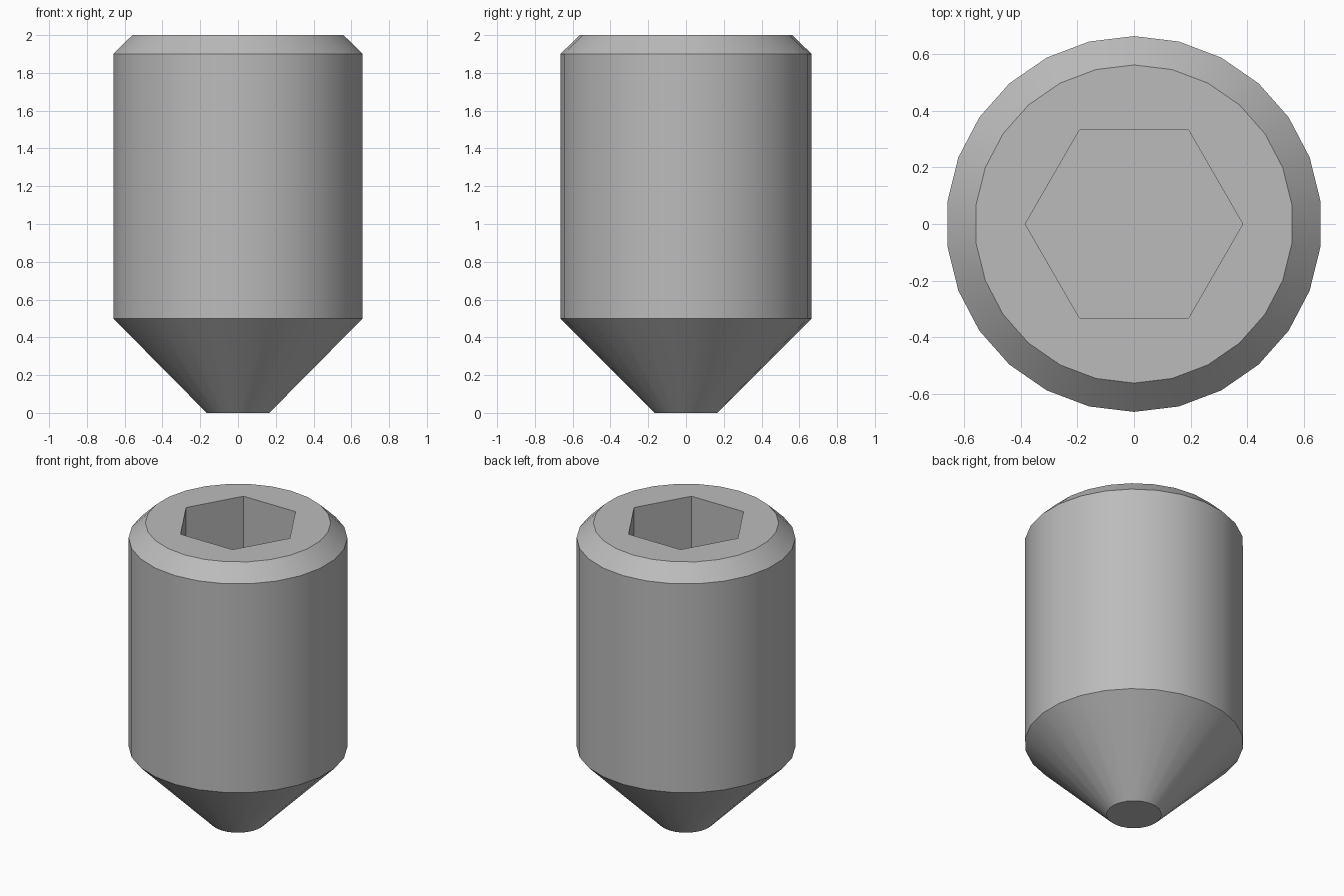
import bpy
import bmesh
from math import sin, cos, tau

cube = bpy.data.objects.get("Cube")
if cube:
    bpy.data.objects.remove(cube, do_unlink=True)

SIDES = 26
SOCKET_DEPTH = 0.83

# Single steel colour
steel = bpy.data.materials.new("grey_steel")
steel.use_nodes = True
colour = (0.5, 0.5, 0.5, 1)
steel.diffuse_color = colour
steel.node_tree.nodes["Principled BSDF"].inputs["Base Color"].default_value = colour

bm = bmesh.new()


def ring(radius, z, sides, start=0.0):
    """Closed loop of vertices around the z axis."""
    angles = [start + tau * i / sides for i in range(sides)]
    return [bm.verts.new((radius * cos(a), radius * sin(a), z)) for a in angles]


def bridge(lower, upper):
    """Quads between two loops of equal length."""
    n = len(lower)
    for i in range(n):
        j = (i + 1) % n
        bm.faces.new((lower[i], lower[j], upper[j], upper[i]))


def loop_edges(loop):
    return [bm.edges.get((v, loop[i - 1])) for i, v in enumerate(loop)]


# Outer shell: flat tip, cone, cylinder, top chamfer
profile = [(0.167, 0), (0.665, 0.5), (0.665, 1.9), (0.563, 2)]
shell = [ring(r, z, SIDES, tau / 4) for r, z in profile]
for lower, upper in zip(shell, shell[1:]):
    bridge(lower, upper)
bm.faces.new(shell[0])

# Hexagonal socket: walls and floor
socket_top = ring(0.385, 2, 6)
socket_floor = ring(0.385, 2 - SOCKET_DEPTH, 6)
bridge(socket_floor, socket_top)
bm.faces.new(socket_floor)

# Flat top around the socket
bmesh.ops.triangle_fill(bm, use_beauty=True, normal=(0, 0, 1),
                        edges=loop_edges(shell[-1]) + loop_edges(socket_top))
bmesh.ops.recalc_face_normals(bm, faces=bm.faces)

mesh = bpy.data.meshes.new("set_screw")
bm.to_mesh(mesh)
bm.free()
mesh.materials.append(steel)
screw = bpy.data.objects.new("set_screw", mesh)
bpy.context.collection.objects.link(screw)

# Smooth round surfaces, crisp rims
bpy.ops.object.select_all(action="DESELECT")
screw.select_set(True)
bpy.context.view_layer.objects.active = screw
bpy.ops.object.shade_smooth_by_angle(angle=tau / 12)
